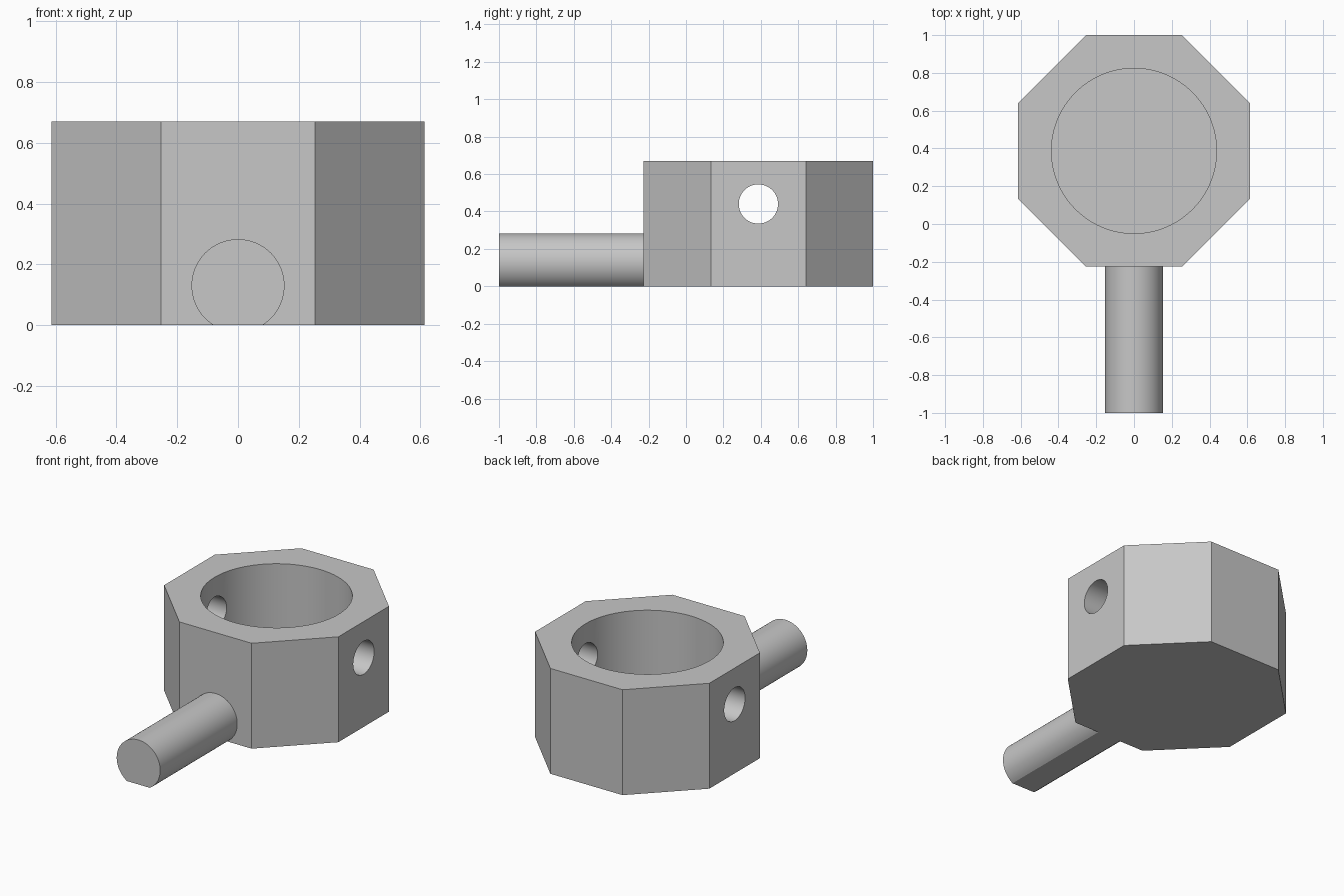
import bpy
import math
from mathutils import Matrix, Vector

cube = bpy.data.objects.get("Cube")
if cube:
    bpy.data.objects.remove(cube, do_unlink=True)

import bmesh

HALF = 0.613            # octagon centre to flat side
CENTRE_Y = 1 - HALF
HEIGHT = 0.67
BORE_R, FLOOR_Z = 0.437, 0.17
PIN_R, PIN_Z = 0.105, 0.44
ROD_R, ROD_Z = 0.153, 0.13

grey = bpy.data.materials.new("plain_grey")
grey.use_nodes = True
colour = (0.57, 0.57, 0.57, 1)
grey.diffuse_color = colour
grey.node_tree.nodes["Principled BSDF"].inputs["Base Color"].default_value = colour


def prism(name, outline, along):
    """Extrude a closed outline of points along a vector."""
    bm = bmesh.new()
    face = bm.faces.new([bm.verts.new(p) for p in outline])
    extruded = bmesh.ops.extrude_face_region(bm, geom=[face])["geom"]
    verts = [g for g in extruded if isinstance(g, bmesh.types.BMVert)]
    bmesh.ops.translate(bm, verts=verts, vec=along)
    bmesh.ops.recalc_face_normals(bm, faces=bm.faces)
    mesh = bpy.data.meshes.new(name)
    bm.to_mesh(mesh)
    bm.free()
    mesh.materials.append(grey)
    obj = bpy.data.objects.new(name, mesh)
    bpy.context.collection.objects.link(obj)
    return obj


def ring(radius, count, start=0.0, sweep=math.tau):
    return [(radius * math.cos(start + sweep * i / count),
             radius * math.sin(start + sweep * i / count)) for i in range(count)]


def smooth(obj):
    bpy.ops.object.select_all(action="DESELECT")
    obj.select_set(True)
    bpy.context.view_layer.objects.active = obj
    bpy.ops.object.shade_smooth_by_angle(angle=math.radians(20))


# Octagonal cup body
corner = HALF / math.cos(math.pi / 8)
body = prism("octagonal_body",
             [(x, y + CENTRE_Y, 0) for x, y in ring(corner, 8, math.pi / 8)],
             (0, 0, HEIGHT))

# Round pocket open at the top, and a cross hole through both side walls
pocket = prism("pocket_cutter",
               [(x, y + CENTRE_Y, FLOOR_Z) for x, y in ring(BORE_R, 96)],
               (0, 0, HEIGHT))
cross_hole = prism("cross_hole_cutter",
                   [(-1, y + CENTRE_Y, z + PIN_Z) for y, z in ring(PIN_R, 48)],
                   (2, 0, 0))
for cutter in (pocket, cross_hole):
    cutter.hide_render = True
    cut = body.modifiers.new(cutter.name, "BOOLEAN")
    cut.operation = "DIFFERENCE"
    cut.solver = "EXACT"
    cut.object = cutter

# Bake the cuts and drop the cutters
bpy.context.view_layer.update()
evaluated = body.evaluated_get(bpy.context.evaluated_depsgraph_get())
cut_mesh = bpy.data.meshes.new_from_object(evaluated)
body.modifiers.clear()
body.data = cut_mesh
for cutter in (pocket, cross_hole):
    bpy.data.objects.remove(cutter, do_unlink=True)
smooth(body)

# Round handle rod with a flat underside
flat = math.acos(ROD_Z / ROD_R)
steps = 64
sweep = (math.tau - 2 * flat) * (steps + 1) / steps
arc = ring(ROD_R, steps + 1, -math.pi / 2 + flat, sweep)
handle = prism("handle_rod", [(x, -1, z + ROD_Z) for x, z in arc],
               (0, 2 - 2 * HALF, 0))
smooth(handle)
